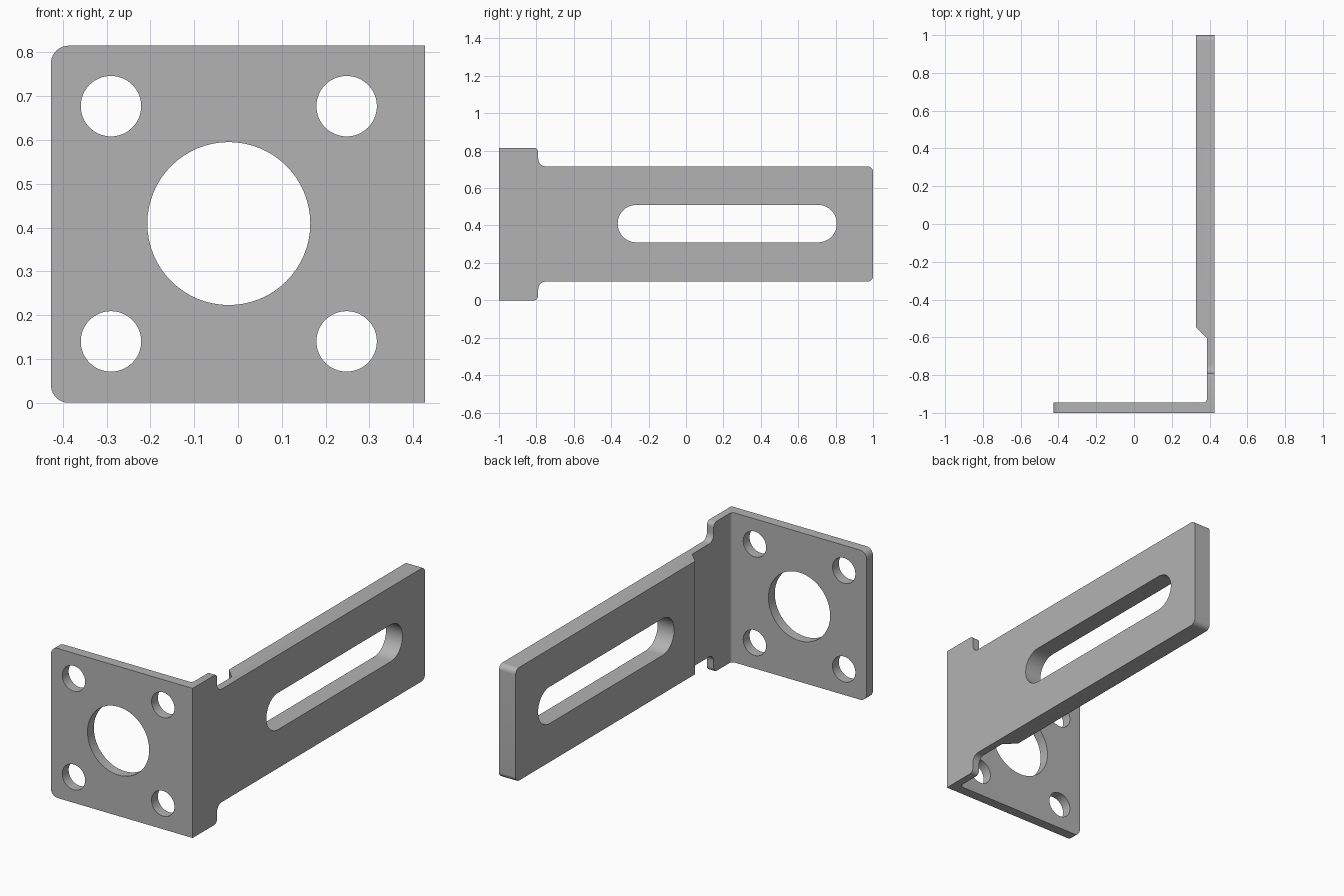
import bpy
import bmesh
from math import cos, sin, pi, radians
from mathutils import Vector

cube = bpy.data.objects.get("Cube")
if cube:
    bpy.data.objects.remove(cube, do_unlink=True)

steel = bpy.data.materials.new("grey_steel")
steel.use_nodes = True
grey = (0.45, 0.45, 0.45, 1)
steel.diffuse_color = grey
steel.node_tree.nodes["Principled BSDF"].inputs["Base Color"].default_value = grey


def outline(corners, steps=10):
    """Polygon from (u, v, radius) corners; rounded corners are square ones."""
    pts = []
    for i, (u, v, r) in enumerate(corners):
        p = Vector((u, v))
        if not r:
            pts.append(p)
            continue
        a = (Vector(corners[i - 1][:2]) - p).normalized()
        b = (Vector(corners[(i + 1) % len(corners)][:2]) - p).normalized()
        centre = p + r * (a + b)
        for k in range(steps + 1):
            t = pi / 2 * k / steps
            pts.append(centre - r * (b * cos(t) + a * sin(t)))
    return pts


def circle(u, v, r, steps=64):
    return [Vector((u + r * cos(2 * pi * k / steps), v + r * sin(2 * pi * k / steps)))
            for k in range(steps)]


def prism(name, pts, axis, low, high):
    """Extrude a 2D outline along the x, y or z axis."""
    place = {"x": lambda u, v, w: (w, u, v),
             "y": lambda u, v, w: (u, w, v),
             "z": lambda u, v, w: (u, v, w)}[axis]
    bm = bmesh.new()
    rings = [[bm.verts.new(place(p.x, p.y, w)) for p in pts] for w in (low, high)]
    for ring in rings:
        bm.faces.new(ring)
    for i in range(len(pts)):
        bm.faces.new((rings[0][i - 1], rings[0][i], rings[1][i], rings[1][i - 1]))
    bmesh.ops.recalc_face_normals(bm, faces=bm.faces)
    mesh = bpy.data.meshes.new(name)
    bm.to_mesh(mesh)
    bm.free()
    mesh.materials.append(steel)
    obj = bpy.data.objects.new(name, mesh)
    bpy.context.collection.objects.link(obj)
    return obj


def cut(obj, tool, operation="DIFFERENCE"):
    mod = obj.modifiers.new("cut", "BOOLEAN")
    mod.operation, mod.solver, mod.object = operation, "EXACT", tool
    bpy.context.view_layer.update()
    graph = bpy.context.evaluated_depsgraph_get()
    mesh = bpy.data.meshes.new_from_object(obj.evaluated_get(graph))
    obj.modifiers.clear()
    obj.data = mesh
    bpy.data.objects.remove(tool, do_unlink=True)


W, H, MID = 0.427, 0.815, 0.408

# Bent plate: thin flange, rounded inner bend and thickened arm
bracket = prism("mounting_bracket", outline([
    (-W, -1, 0), (W, -1, 0), (W, 1, 0), (0.327, 1, 0), (0.327, -0.545, 0),
    (0.386, -0.605, 0), (0.386, -0.945, 0.02), (-W, -0.945, 0)]), "z", 0, H)

# Arm silhouette: wide tabs by the bend, narrower arm behind
half = [(-0.79, MID, 0.025), (-0.79, 0.308, 0.04), (1, 0.308, 0.03)]
upper = [(y, MID + h, r) for y, h, r in half]
lower = [(y, MID - h, r) for y, h, r in reversed(half)]
cut(bracket, prism("arm_shape", outline(
    [(-1.1, MID + 0.408, 0)] + upper + lower + [(-1.1, MID - 0.408, 0)]),
    "x", -1, 1), "INTERSECT")

# Rounded free corners of the flange
cut(bracket, prism("flange_shape", outline(
    [(-W, 0, 0.04), (1, 0, 0), (1, H, 0), (-W, H, 0.04)]), "y", -2, 2), "INTERSECT")

# Flange holes
holes = [(-0.021, MID + 0.001, 0.186)]
holes += [(x, z, 0.069) for x in (-0.29, 0.248) for z in (0.14, 0.677)]
for x, z, r in holes:
    cut(bracket, prism("hole", circle(x, z, r), "y", -1.2, -0.8))

# Arm slot
cut(bracket, prism("slot", outline([
    (-0.365, 0.31, 0.099), (0.806, 0.31, 0.099),
    (0.806, 0.51, 0.099), (-0.365, 0.51, 0.099)], 16), "x", 0.1, 0.6))

bpy.ops.object.select_all(action="DESELECT")
bracket.select_set(True)
bpy.context.view_layer.objects.active = bracket
bpy.ops.object.shade_smooth_by_angle(angle=radians(30))
